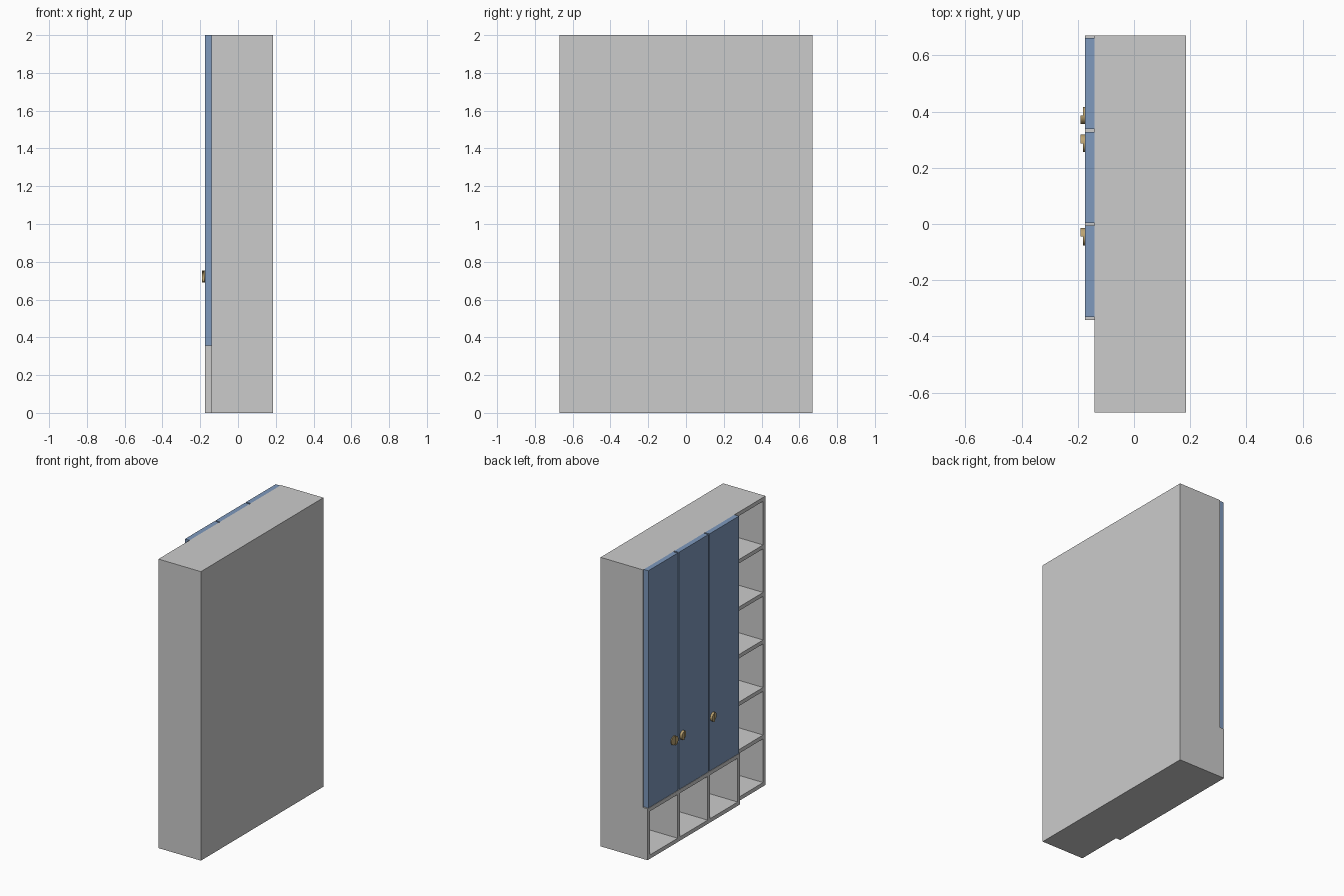
import bpy, bmesh, math
from mathutils import Vector

if "Cube" in bpy.data.objects:
    bpy.data.objects.remove(bpy.data.objects["Cube"])


def material(name, rgb):
    m = bpy.data.materials.new(name)
    m.diffuse_color = (*rgb, 1)
    m.use_nodes = True
    m.node_tree.nodes["Principled BSDF"].inputs["Base Color"].default_value = m.diffuse_color
    return m


BLUE = material("blue_paint", (0.21, 0.32, 0.51))
BRASS = material("brass", (0.50, 0.37, 0.17))


def prism(name, profile, push, mat=None, smooth=False):
    """Extrude a closed planar profile along the push vector."""
    bm = bmesh.new()
    face = bm.faces.new([bm.verts.new(p) for p in profile])
    top = bmesh.ops.extrude_face_region(bm, geom=[face])
    verts = [g for g in top["geom"] if isinstance(g, bmesh.types.BMVert)]
    bmesh.ops.translate(bm, verts=verts, vec=Vector(push))
    if len([f for f in bm.faces if len(f.verts) == len(profile)]) < 2:
        bm.faces.new([v for v in bm.verts if v not in verts])
    bmesh.ops.recalc_face_normals(bm, faces=bm.faces)
    me = bpy.data.meshes.new(name)
    bm.to_mesh(me)
    bm.free()
    ob = bpy.data.objects.new(name, me)
    bpy.context.collection.objects.link(ob)
    if mat:
        me.materials.append(mat)
    if smooth:
        bpy.context.view_layer.objects.active = ob
        ob.select_set(True)
        bpy.ops.object.shade_smooth_by_angle()
        ob.select_set(False)
    return ob


def box(name, x, y, z, mat=None):
    pts = [(x[0], y[0], z[0]), (x[1], y[0], z[0]), (x[1], y[1], z[0]), (x[0], y[1], z[0])]
    return prism(name, pts, (0, 0, z[1] - z[0]), mat)


T = 0.027                       # board thickness
W, H = 0.67, 2.0                # half width, height
FRONT, LIP, BACK, REAR = -0.14, -0.175, 0.175, 0.185
PY, PZ = (2 * W - T) / 4, (H - T) / 6
LOW = PZ + T                    # top of the lower cubby row

box("back_panel", (BACK, REAR), (-W, W), (0, H))

# uprights: those beside the lower cubbies step forward under the doors
for i in range(5):
    y = -W + i * PY
    if i == 0:
        box("side_upright", (FRONT, BACK), (y, y + T), (0, H))
    else:
        prism("stepped_upright",
              [(LIP, y, 0), (BACK, y, 0), (BACK, y, H), (FRONT, y, H),
               (FRONT, y, LOW), (LIP, y, LOW)], (0, T, 0))

# horizontal boards: six cubbies in the open column, one row below the doors
for c in range(4):
    y = (-W + c * PY + T, -W + (c + 1) * PY)
    for r in range(7):
        if c == 0 or r in (0, 1, 6):
            x = LIP if c > 0 and r < 2 else FRONT
            box("shelf", (x, BACK), y, (r * PZ, r * PZ + T))


def arc(x, y, z, r, a0, a1, n):
    return [(x, y + r * math.cos(a0 + (a1 - a0) * k / n),
             z + r * math.sin(a0 + (a1 - a0) * k / n)) for k in range(n + 1)]


def handle(y, side, z=0.722, r=0.031):
    """Round plate with a half-round cup raised toward the opening edge."""
    a0 = -math.pi / 2 if side > 0 else math.pi / 2
    a1 = a0 + math.pi
    prism("handle_plate", arc(LIP, y, z, r, 0, 2 * math.pi, 32)[:-1], (-0.006, 0, 0), BRASS, True)
    rim = arc(LIP - 0.006, y, z, r, a0, a1, 16) + arc(LIP - 0.006, y, z, r - 0.004, a1, a0, 16)
    prism("handle_rim", rim, (-0.007, 0, 0), BRASS, True)
    prism("handle_cup", arc(LIP - 0.013, y, z, r, a0, a1, 16), (-0.003, 0, 0), BRASS, True)


# three tall doors
for i in range(3):
    y1 = 0.662 - 0.334 * i
    box("door", (LIP, FRONT), (y1 - 0.324, y1), (LOW + 0.002, H), BLUE)

for y, side in ((0.386, -1), (0.287, 1), (-0.045, 1)):
    handle(y, side)
